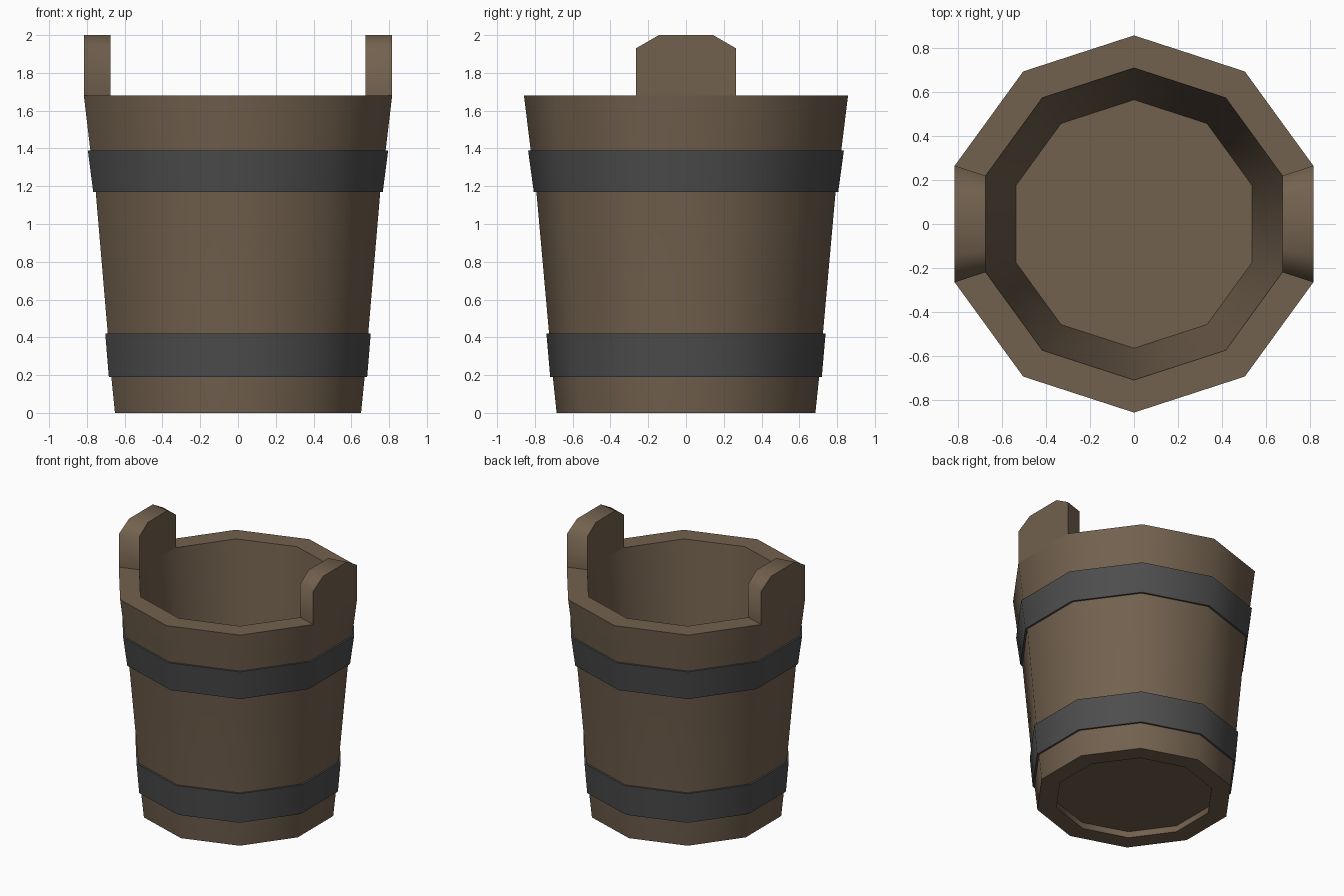
import bpy, bmesh, math

if "Cube" in bpy.data.objects:
    bpy.data.objects.remove(bpy.data.objects["Cube"])

SIDES = 10


def material(name, rgb):
    m = bpy.data.materials.new(name)
    m.diffuse_color = (*rgb, 1)
    m.use_nodes = True
    m.node_tree.nodes["Principled BSDF"].inputs["Base Color"].default_value = m.diffuse_color
    return m


wood = material("wood", (0.17, 0.12, 0.077))
iron = material("dark_iron", (0.075, 0.075, 0.075))


def finish(bm, name, mat, angle):
    bmesh.ops.recalc_face_normals(bm, faces=bm.faces)
    me = bpy.data.meshes.new(name)
    bm.to_mesh(me)
    bm.free()
    ob = bpy.data.objects.new(name, me)
    bpy.context.collection.objects.link(ob)
    me.materials.append(mat)
    bpy.ops.object.select_all(action='DESELECT')
    bpy.context.view_layer.objects.active = ob
    ob.select_set(True)
    bpy.ops.object.shade_smooth_by_angle(angle=math.radians(angle))
    return ob


def ring(name, profile, mat):
    """Sweep a closed (radius, z) profile around a ten-sided path."""
    bm = bmesh.new()
    loops = []
    for i in range(SIDES):
        a = math.pi / 2 + 2 * math.pi * i / SIDES
        loops.append([bm.verts.new((r * math.cos(a), r * math.sin(a), z)) for r, z in profile])
    n = len(profile)
    for i in range(SIDES):
        p, q = loops[i], loops[(i + 1) % SIDES]
        for j in range(n):
            k = (j + 1) % n
            bm.faces.new((p[j], q[j], q[k], p[k]))
    return finish(bm, name, mat, 50)


# Tapered wall, flaring slightly more near the rim
outer = [(0.685, 0), (0.705, 0.19), (0.725, 0.42), (0.792, 1.17), (0.822, 1.39), (0.858, 1.68)]
ring("bucket_wall", outer + [(0.71, 1.68), (0.55, 0)], wood)

# Metal hoops standing just proud of the wall
for name, (r0, z0), (r1, z1) in (("lower_hoop", outer[1], outer[2]),
                                 ("upper_hoop", outer[3], outer[4])):
    t = 0.014
    ring(name, [(r0 + t, z0), (r1 + t, z1), (r1 - t, z1), (r0 - t, z0)], iron)

# Recessed floor
bm = bmesh.new()
levels = [(0.555, 0.05), (0.567, 0.16)]
caps = []
for r, z in levels:
    caps.append([bm.verts.new((r * math.cos(math.pi / 2 + math.tau * i / SIDES),
                               r * math.sin(math.pi / 2 + math.tau * i / SIDES), z))
                 for i in range(SIDES)])
    bm.faces.new(caps[-1])
for i in range(SIDES):
    j = (i + 1) % SIDES
    bm.faces.new((caps[0][i], caps[0][j], caps[1][j], caps[1][i]))
finish(bm, "bucket_floor", wood, 50)

# Raised lugs with clipped corners, their sides pointing at the centre
lug = [(-1, 1.68), (-1, 1.93), (-0.54, 2.0), (0.54, 2.0), (1, 1.93), (1, 1.68)]
for name, s in (("left_lug", -1), ("right_lug", 1)):
    bm = bmesh.new()
    rows = []
    for r in (0.71, 0.858):
        x, y = r * math.cos(math.radians(18)), r * math.sin(math.radians(18))
        rows.append([bm.verts.new((s * x, u * y, z)) for u, z in lug])
        bm.faces.new(rows[-1])
    for i in range(len(lug)):
        j = (i + 1) % len(lug)
        bm.faces.new((rows[0][i], rows[0][j], rows[1][j], rows[1][i]))
    finish(bm, name, wood, 65)
